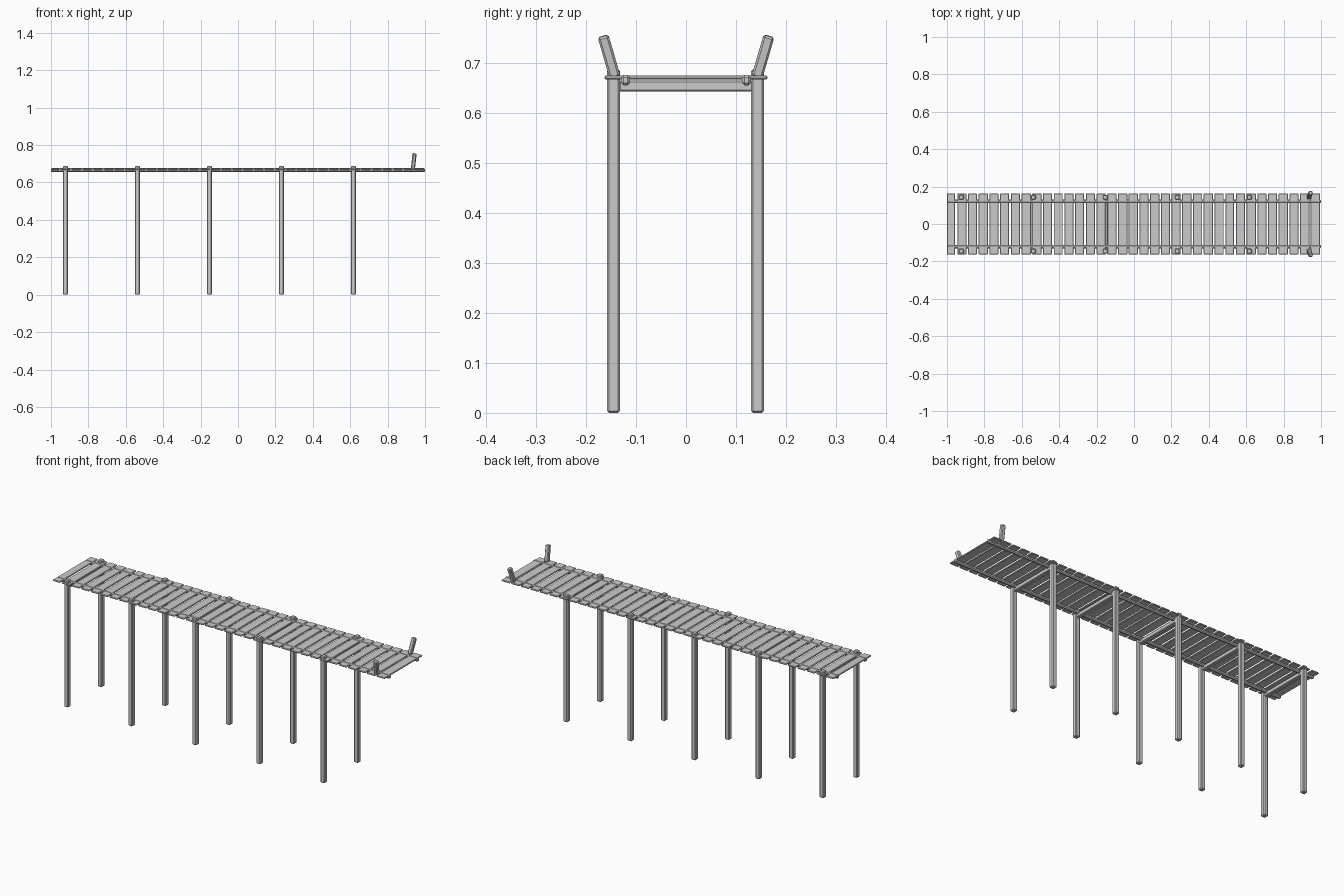
import bpy
import random
from mathutils import Vector

if "Cube" in bpy.data.objects:
    bpy.data.objects.remove(bpy.data.objects["Cube"])

random.seed(4)


def beam(name, start, end, width, depth, bevel):
    """Chamfered rectangular timber running from start to end."""
    a, b = Vector(start), Vector(end)
    bpy.ops.mesh.primitive_cube_add(size=1)
    ob = bpy.context.object
    ob.name = name
    for v in ob.data.vertices:
        v.co = (v.co.x * width, v.co.y * depth, v.co.z * (b - a).length)
    ob.location = (a + b) / 2
    d = (b - a).normalized()
    ob.rotation_euler = Vector((0, 0, 1)).rotation_difference(d).to_euler()
    mod = ob.modifiers.new("chamfer", "BEVEL")
    mod.width = bevel
    mod.segments = 1
    return ob


# support posts and the cross beams that join each pair
for i in range(5):
    x = -0.923 + i * 0.385
    for side, y in (("front", -0.145), ("back", 0.143)):
        beam(f"{side}_post_{i + 1}", (x, y, 0), (x, y, 0.688), 0.026, 0.026, 0.004)
    beam(f"cross_beam_{i + 1}", (x, -0.134, 0.654), (x, 0.134, 0.654), 0.022, 0.022, 0.003)

# long stringers, slightly proud of the deck
for side, y in (("front", -0.121), ("back", 0.121)):
    beam(f"{side}_stringer", (-1, y, 0.666), (1, y, 0.666), 0.021, 0.018, 0.005)

# deck planks with slightly uneven widths
for i in range(35):
    x = -0.978 + i * 0.0573
    w = 0.044 if i == 0 else random.uniform(0.047, 0.051)
    beam(f"deck_plank_{i + 1}", (x, -0.163, 0.671), (x, 0.163, 0.671), w, 0.008, 0.0025)

# leaning mooring stubs at the far end
for side, s in (("front", -1), ("back", 1)):
    beam(f"{side}_mooring_stub", (0.935, s * 0.142, 0.672), (0.944, s * 0.166, 0.754),
         0.022, 0.022, 0.004)
